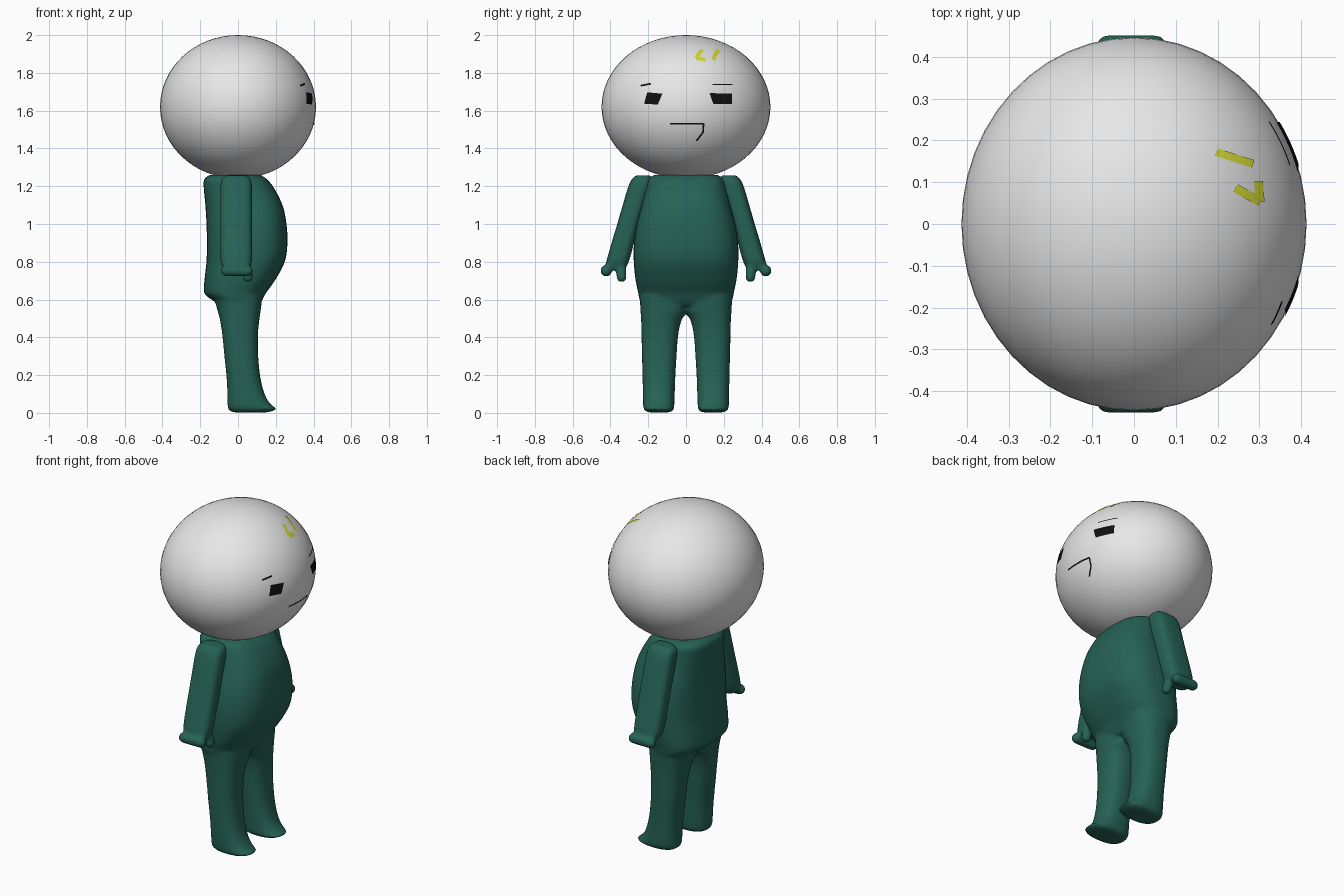
import bpy, bmesh, math
from mathutils import Vector

if "Cube" in bpy.data.objects:
    bpy.data.objects.remove(bpy.data.objects["Cube"])


def material(name, rgb):
    m = bpy.data.materials.new(name)
    m.diffuse_color = (*rgb, 1)
    m.use_nodes = True
    m.node_tree.nodes["Principled BSDF"].inputs["Base Color"].default_value = m.diffuse_color
    return m


WHITE = material("pale_grey", (0.8, 0.8, 0.8))
GREEN = material("dark_green", (0.019, 0.122, 0.09))
BLACK = material("black", (0.005, 0.005, 0.005))
YELLOW = material("yellow", (0.66, 0.7, 0.035))

HEAD_R = Vector((0.413, 0.447, 0.38))
HEAD_Z = 1.62


def finish(bm, name, mat, voxel=0):
    bmesh.ops.recalc_face_normals(bm, faces=bm.faces)
    me = bpy.data.meshes.new(name)
    bm.to_mesh(me)
    bm.free()
    me.materials.append(mat)
    for p in me.polygons:
        p.use_smooth = True
    ob = bpy.data.objects.new(name, me)
    bpy.context.collection.objects.link(ob)
    if voxel:  # fuse overlapping volumes into one soft skin
        r = ob.modifiers.new("fuse", 'REMESH')
        r.mode = 'VOXEL'
        r.voxel_size = voxel
        r.use_smooth_shade = True
        s = ob.modifiers.new("soften", 'SMOOTH')
        s.factor = 0.5
        s.iterations = 6
    return ob


def spline(rows, steps=4):
    """Smooth curve through rows of numbers."""
    rows = [Vector(r) for r in rows]
    out = []
    for i in range(len(rows) - 1):
        a, b = rows[i], rows[i + 1]
        p = rows[max(i - 1, 0)]
        q = rows[min(i + 2, len(rows) - 1)]
        # slopes scaled to uneven section heights
        h = b[0] - a[0]
        ma = (b - p) * (h / (b[0] - p[0]))
        mb = (q - a) * (h / (q[0] - a[0]))
        for k in range(steps):
            t = k / steps
            out.append(a * (2*t**3 - 3*t**2 + 1) + ma * (t**3 - 2*t**2 + t)
                       + b * (3*t**2 - 2*t**3) + mb * (t**3 - t**2))
    return out + [rows[-1]]


def loft(bm, rows, side=1, power=2.5, n=32):
    """Rounded-box sections: z, x min, x max, y min, y max."""
    rings = []
    for z, x0, x1, y0, y1 in spline(rows):
        ring = []
        for i in range(n):
            a = 2 * math.pi * i / n
            c, s = math.cos(a), math.sin(a)
            x = (x0 + x1) / 2 + (x1 - x0) / 2 * math.copysign(abs(c) ** (2 / power), c)
            y = (y0 + y1) / 2 + (y1 - y0) / 2 * math.copysign(abs(s) ** (2 / power), s)
            ring.append(bm.verts.new((x, y * side, z)))
        rings.append(ring)
    for r, q in zip(rings, rings[1:]):
        for i in range(n):
            j = (i + 1) % n
            bm.faces.new((r[i], r[j], q[j], q[i]))
    bm.faces.new(rings[0])
    bm.faces.new(rings[-1])


def capsule(bm, a, b, r, side):
    verts = []
    for p in (a, b):
        for i in range(12):
            for j in range(1, 8):
                u, v = math.pi * i / 6, math.pi * j / 8
                verts.append(bm.verts.new((
                    p[0] + r * math.cos(v),
                    side * (p[1] + r * math.sin(v) * math.cos(u)),
                    p[2] + r * math.sin(v) * math.sin(u))))
    res = bmesh.ops.convex_hull(bm, input=verts)
    inner = [g for g in res['geom_interior'] if isinstance(g, bmesh.types.BMVert)]
    bmesh.ops.delete(bm, geom=inner, context='VERTS')


# Head
bm = bmesh.new()
bmesh.ops.create_uvsphere(bm, u_segments=48, v_segments=32, radius=1)
for v in bm.verts:
    v.co = Vector((v.co.x * HEAD_R.x, v.co.y * HEAD_R.y, v.co.z * HEAD_R.z + HEAD_Z))
finish(bm, "head", WHITE)

# Torso and legs
TORSO = [(0.57, -0.1, 0.11, -0.2, 0.2), (0.6, -0.14, 0.13, -0.245, 0.245),
         (0.63, -0.178, 0.145, -0.252, 0.252), (0.7, -0.178, 0.195, -0.267, 0.267),
         (0.8, -0.167, 0.248, -0.277, 0.277), (0.9, -0.165, 0.262, -0.276, 0.276),
         (1.0, -0.167, 0.257, -0.262, 0.262), (1.1, -0.173, 0.236, -0.235, 0.235),
         (1.2, -0.182, 0.185, -0.21, 0.21), (1.24, -0.178, 0.15, -0.2, 0.2),
         (1.26, -0.15, 0.12, -0.17, 0.17)]
LEG = [(0.003, -0.03, 0.16, 0.08, 0.205), (0.02, -0.052, 0.205, 0.064, 0.224),
       (0.04, -0.055, 0.178, 0.062, 0.227), (0.09, -0.056, 0.145, 0.06, 0.228),
       (0.18, -0.06, 0.12, 0.057, 0.23), (0.3, -0.072, 0.107, 0.05, 0.233),
       (0.42, -0.084, 0.106, 0.04, 0.236), (0.5, -0.097, 0.114, 0.02, 0.238),
       (0.54, -0.108, 0.12, -0.01, 0.241), (0.62, -0.13, 0.13, -0.02, 0.245)]
bm = bmesh.new()
loft(bm, TORSO, power=2.7)
for side in (1, -1):
    loft(bm, LEG, side)
finish(bm, "body", GREEN, 0.01)

# Arms with a long outer finger and a short thumb
ARM = [(0.755, -0.075, 0.058, 0.325, 0.43), (0.8, -0.091, 0.073, 0.303, 0.422),
       (0.9, -0.094, 0.075, 0.275, 0.394), (1.0, -0.094, 0.075, 0.245, 0.364),
       (1.1, -0.094, 0.075, 0.215, 0.335), (1.2, -0.093, 0.074, 0.185, 0.305),
       (1.24, -0.085, 0.066, 0.18, 0.285), (1.258, -0.06, 0.045, 0.19, 0.262)]
for side, label in ((1, "left"), (-1, "right")):
    bm = bmesh.new()
    loft(bm, ARM, side, power=3)
    capsule(bm, (-0.062, 0.423, 0.752), (0.05, 0.423, 0.752), 0.03, side)
    capsule(bm, (0.04, 0.345, 0.78), (0.053, 0.341, 0.718), 0.027, side)
    finish(bm, label + "_arm", GREEN, 0.008)


# Painted marks, laid onto the head as thin curved plates
def on_face(y, z):
    k = 1 - (y / HEAD_R.y) ** 2 - ((z - HEAD_Z) / HEAD_R.z) ** 2
    return Vector((HEAD_R.x * math.sqrt(k) + 0.003, y, z))


def on_top(x, y):
    k = 1 - (x / HEAD_R.x) ** 2 - (y / HEAD_R.y) ** 2
    return Vector((x, y, HEAD_Z + HEAD_R.z * math.sqrt(k) + 0.003))


def patch(bm, corners, project, n=6):
    a, b, c, d = [Vector(p) for p in corners]
    grid = [[bm.verts.new(project(*(a.lerp(b, i / n)).lerp(d.lerp(c, i / n), j / n)))
             for i in range(n + 1)] for j in range(n + 1)]
    for j in range(n):
        for i in range(n):
            bm.faces.new((grid[j][i], grid[j][i+1], grid[j+1][i+1], grid[j+1][i]))


def mark(name, mat, project, patches=(), path=(), width=0.01):
    bm = bmesh.new()
    for corners in patches:
        patch(bm, corners, project)
    for p, q in zip(path, path[1:]):
        p, q = Vector(p), Vector(q)
        o = (q - p).orthogonal().normalized() * width / 2
        patch(bm, (p - o, q - o, q + o, p + o), project)
    ob = finish(bm, name, mat)
    me = ob.data
    if sum(p.normal.dot(p.center - Vector((0, 0, HEAD_Z))) for p in me.polygons) < 0:
        me.flip_normals()


mark("right_eye", BLACK, on_face,
     [((-0.222, 1.637), (-0.15, 1.632), (-0.125, 1.69), (-0.205, 1.697))])
mark("left_eye", BLACK, on_face,
     [((0.145, 1.635), (0.245, 1.635), (0.243, 1.69), (0.125, 1.693))])
mark("right_brow", BLACK, on_face, path=[(-0.24, 1.732), (-0.185, 1.743)], width=0.009)
mark("left_brow", BLACK, on_face, path=[(0.14, 1.739), (0.245, 1.739)], width=0.006)
mark("mouth", BLACK, on_face,
     path=[(-0.085, 1.531), (0.093, 1.531), (0.09, 1.485), (0.055, 1.44)], width=0.009)
mark("forehead_stripe", YELLOW, on_top, path=[(0.197, 0.172), (0.285, 0.144)], width=0.019)
mark("forehead_tick", YELLOW, on_top,
     path=[(0.243, 0.086), (0.302, 0.053), (0.298, 0.102)], width=0.021)
